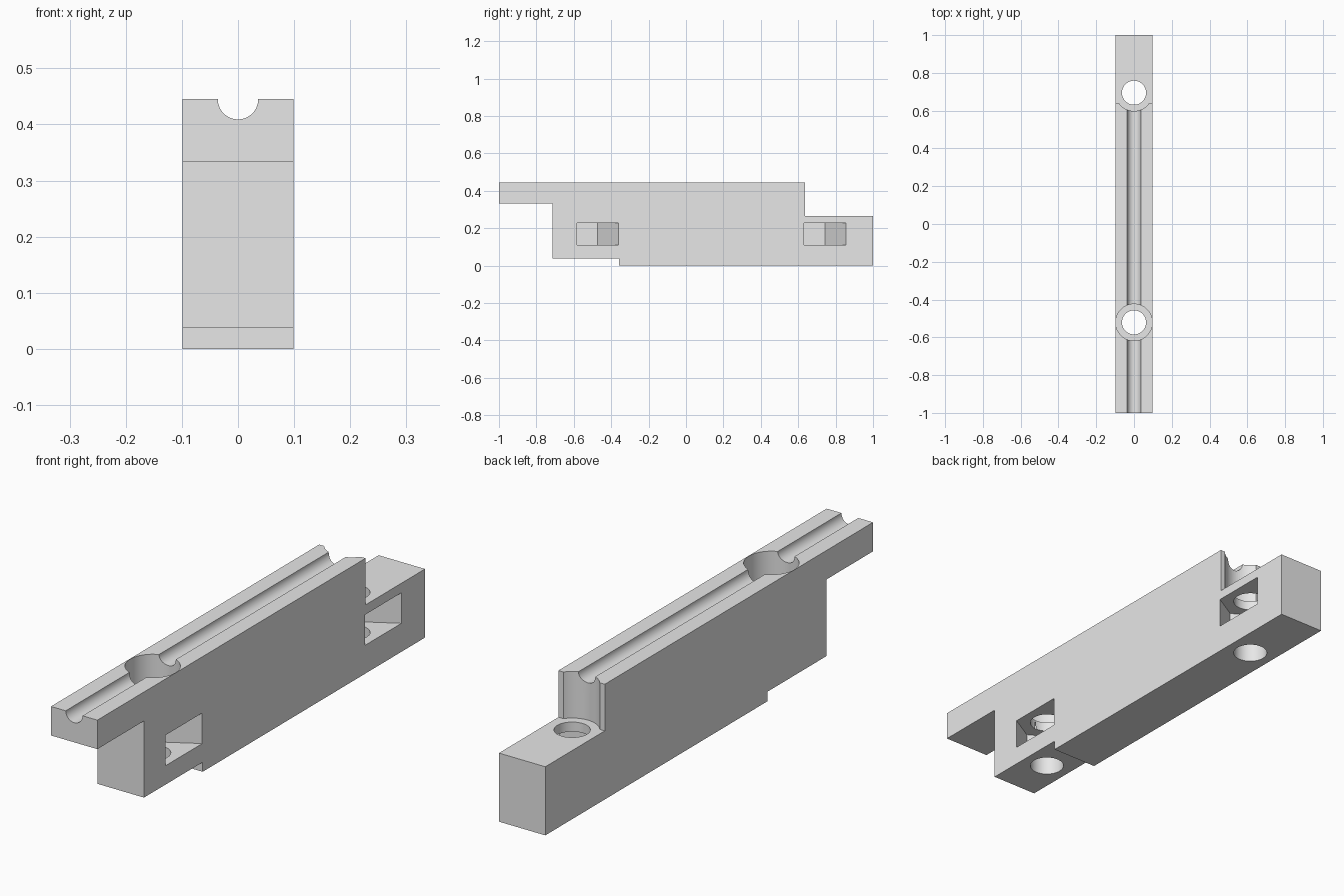
import bpy, bmesh, math

cube = bpy.data.objects.get("Cube")
if cube:
    bpy.data.objects.remove(cube, do_unlink=True)

HALF_W = 0.099
TOP, LEDGE = 0.445, 0.265
STEP_Y = 0.637
BOLTS = (-0.521, 0.695)

grey = bpy.data.materials.new("light_grey")
grey.use_nodes = True
COLOUR = (0.8, 0.8, 0.8, 1)
grey.diffuse_color = COLOUR
grey.node_tree.nodes["Principled BSDF"].inputs["Base Color"].default_value = COLOUR


def prism(name, points, offset):
    """Extrude a closed outline of 3D points along an offset."""
    bm = bmesh.new()
    face = bm.faces.new([bm.verts.new(p) for p in points])
    result = bmesh.ops.extrude_face_region(bm, geom=[face])
    verts = [v for v in result["geom"] if isinstance(v, bmesh.types.BMVert)]
    bmesh.ops.translate(bm, verts=verts, vec=offset)
    bmesh.ops.recalc_face_normals(bm, faces=bm.faces)
    mesh = bpy.data.meshes.new(name)
    bm.to_mesh(mesh)
    bm.free()
    mesh.materials.append(grey)
    obj = bpy.data.objects.new(name, mesh)
    bpy.context.collection.objects.link(obj)
    return obj


def circle(radius, count=64):
    angles = [2 * math.pi * i / count for i in range(count)]
    return [(radius * math.cos(a), radius * math.sin(a)) for a in angles]


def upright_hole(name, y, radius, low, high):
    outline = [(a, y + b, low) for a, b in circle(radius)]
    return prism(name, outline, (0, 0, high - low))


# Stepped bar from its side profile
profile = [(-1, 0.333), (-0.715, 0.333), (-0.715, 0.037), (-0.357, 0.037),
           (-0.357, 0), (1, 0), (1, LEDGE), (STEP_Y, LEDGE),
           (STEP_Y, TOP), (-1, TOP)]
bar = prism("stepped_bar", [(-HALF_W, y, z) for y, z in profile], (2 * HALF_W, 0, 0))

# Half-round groove along the top
cutters = [prism("groove_cutter", [(a, -1.1, TOP + b) for a, b in circle(0.036)],
                 (0, 2.2, 0))]

APOTHEM = 0.097
SIDE = 2 * APOTHEM / math.sqrt(3)
for number, y in enumerate(BOLTS):
    # Bolt hole and wider recess for the bolt head
    cutters.append(upright_hole(f"bolt_hole_cutter_{number}", y, 0.0637, -0.1, 0.6))
    cutters.append(upright_hole(f"head_recess_cutter_{number}", y, 0.097, LEDGE, 0.6))

    # Hexagonal nut pocket, opened to the left side by a slanted slot
    cy = y - 0.008
    reach = 0.15
    slant = math.tan(math.radians(30))
    far_y = SIDE / 2 + (reach + APOTHEM) * slant
    pocket = [(-APOTHEM, -SIDE / 2), (0, -SIDE), (reach, -SIDE + reach * slant),
              (reach, far_y), (-APOTHEM, SIDE / 2)]
    cutters.append(prism(f"nut_pocket_cutter_{number}",
                         [(px, cy + py, 0.11) for px, py in pocket], (0, 0, 0.118)))

# Cut everything out of the bar
bpy.context.view_layer.objects.active = bar
for cutter in cutters:
    mod = bar.modifiers.new(cutter.name, "BOOLEAN")
    mod.operation = "DIFFERENCE"
    mod.solver = "EXACT"
    mod.object = cutter
    bpy.ops.object.modifier_apply(modifier=mod.name)
for cutter in cutters:
    bpy.data.objects.remove(cutter, do_unlink=True)

bpy.ops.object.select_all(action="DESELECT")
bar.select_set(True)
bpy.ops.object.shade_smooth_by_angle(angle=math.radians(30))
